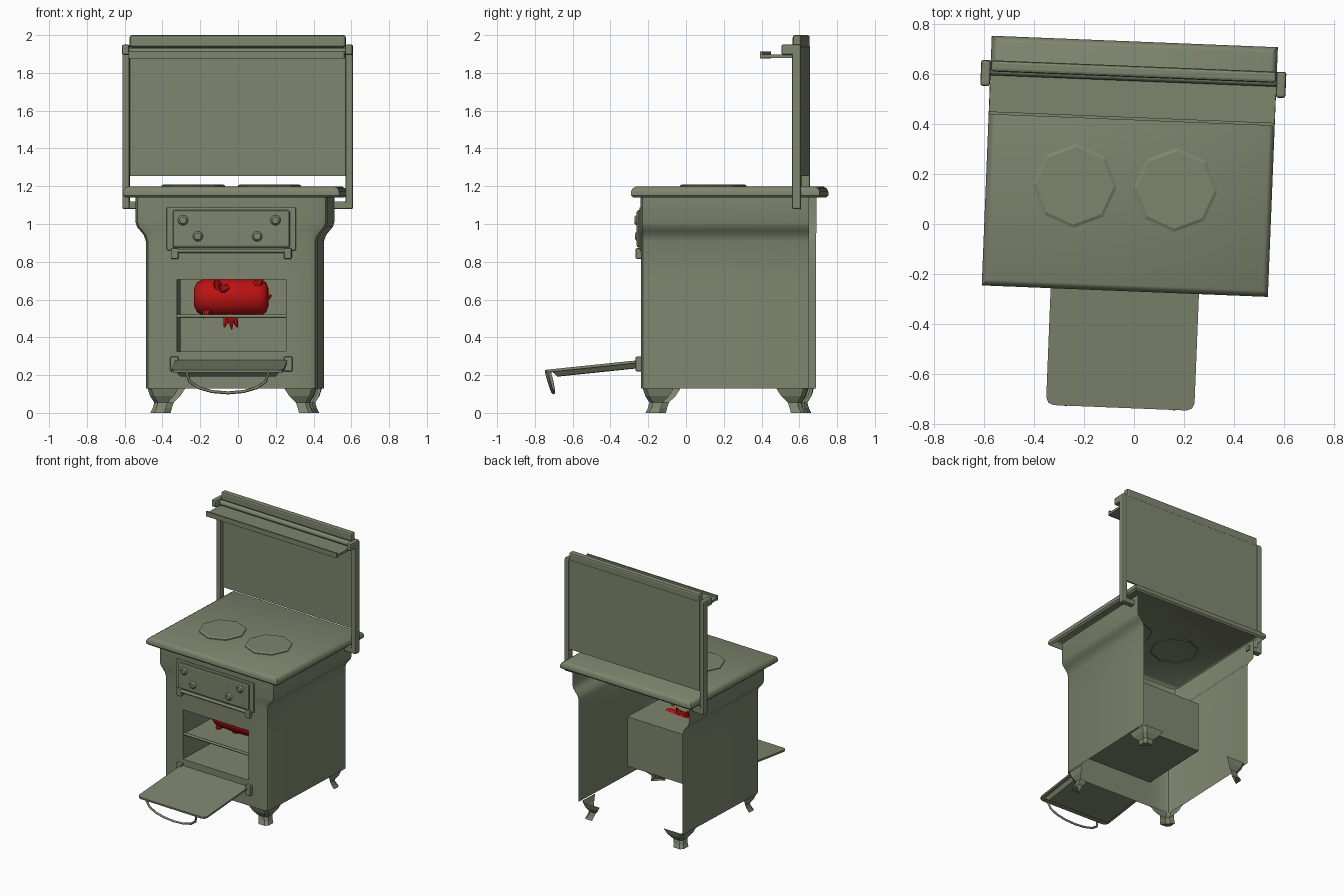
import bpy, bmesh, math
from mathutils import Matrix, Vector

if "Cube" in bpy.data.objects:
    bpy.data.objects.remove(bpy.data.objects["Cube"])

# The whole stove stands slightly turned and off-centre
PLACE = Matrix.Rotation(math.radians(-2.3), 4, 'Z') @ Matrix.Translation((-0.026, 0, 0))


def material(name, rgb):
    m = bpy.data.materials.new(name)
    m.diffuse_color = (*rgb, 1)
    m.use_nodes = True
    m.node_tree.nodes["Principled BSDF"].inputs["Base Color"].default_value = m.diffuse_color
    return m


GREEN = material("sage_green", (0.21, 0.235, 0.155))
RED = material("red", (0.5, 0.006, 0.006))


def add(name, data, mat=GREEN, local=Matrix(), bevel=0, smooth=False):
    ob = bpy.data.objects.new(name, data)
    bpy.context.collection.objects.link(ob)
    data.materials.append(mat)
    ob.matrix_world = PLACE @ local
    if bevel:
        b = ob.modifiers.new("bevel", 'BEVEL')
        b.width, b.segments = bevel, 2
    if smooth:
        bpy.context.view_layer.objects.active = ob
        ob.select_set(True)
        bpy.ops.object.shade_smooth_by_angle(angle=math.radians(40))
        ob.select_set(False)
    return ob


def mesh(name, verts, faces, fix=True, **kw):
    me = bpy.data.meshes.new(name)
    me.from_pydata(verts, [], faces)
    if fix:
        bm = bmesh.new()
        bm.from_mesh(me)
        bmesh.ops.recalc_face_normals(bm, faces=bm.faces)
        bm.to_mesh(me)
        bm.free()
    return add(name, me, **kw)


def box(name, x0, x1, y0, y1, z0, z1, **kw):
    v = [(x, y, z) for z in (z0, z1) for x, y in ((x0, y0), (x1, y0), (x1, y1), (x0, y1))]
    f = [(3, 2, 1, 0), (4, 5, 6, 7)] + [(i, (i + 1) % 4, (i + 1) % 4 + 4, i + 4) for i in range(4)]
    return mesh(name, v, f, **kw)


def loft(name, rings, cap_start=False, cap_end=True, **kw):
    n = len(rings[0])
    v = [p for r in rings for p in r]
    f = [(k * n + i, k * n + (i + 1) % n, (k + 1) * n + (i + 1) % n, (k + 1) * n + i)
         for k in range(len(rings) - 1) for i in range(n)]
    if cap_start:
        f.append(tuple(reversed(range(n))))
    if cap_end:
        f.append(tuple(range((len(rings) - 1) * n, len(rings) * n)))
    return mesh(name, v, f, **kw)


def rod(name, pts, r, **kw):
    c = bpy.data.curves.new(name, 'CURVE')
    c.dimensions = '3D'
    c.bevel_depth, c.bevel_resolution, c.use_fill_caps = r, 1, True
    s = c.splines.new('POLY')
    s.points.add(len(pts) - 1)
    for p, q in zip(s.points, pts):
        p.co = (*q, 1)
    return add(name, c, **kw)


def circle(n, r, at, axis='Z'):
    x, y, z = at
    out = []
    for i in range(n):
        a = 2 * math.pi * i / n
        c, s = r * math.cos(a), r * math.sin(a)
        out.append({'Z': (x + c, y + s, z), 'Y': (x + c, y, z + s), 'X': (x, y + c, z + s)}[axis])
    return out


# Body: open-backed shell with flared upper sides and an oven opening
FRONT, BACK, HOLE, DEEP = -0.223, 0.67, 0.288, 0.33
levels = [(0.13, 0.455), (0.325, 0.455), (0.705, 0.455), (0.91, 0.455), (0.94, 0.465),
          (0.965, 0.485), (0.985, 0.502), (1.01, 0.51), (1.145, 0.51)]
verts, faces = [], []
for z, w in levels:
    half = [(w, BACK), (w, FRONT + 0.04), (w - 0.012, FRONT + 0.012), (w - 0.04, FRONT), (HOLE, FRONT)]
    verts += [(-x, y, z) for x, y in half] + [(x, y, z) for x, y in reversed(half)]
for k in range(len(levels) - 1):
    for i in range(9):
        if not (k == 1 and i == 4):
            faces.append((k * 10 + i, k * 10 + i + 1, k * 10 + i + 11, k * 10 + i + 10))
mesh("body_shell", verts, faces, fix=False, smooth=True)

# Oven compartment behind the opening and its shelf
loft("oven_box", [[(x, y, z) for x, z in ((-HOLE, 0.325), (HOLE, 0.325), (HOLE, 0.705), (-HOLE, 0.705))]
                  for y in (FRONT, DEEP)])
box("oven_shelf", -HOLE, HOLE, FRONT + 0.02, DEEP, 0.505, 0.515)
rod("oven_shelf_rail", [(-HOLE, FRONT + 0.02, 0.512), (HOLE, FRONT + 0.02, 0.512)], 0.01)

# Cooktop shell, open underneath
rings = []
for d, z in ((0.012, 1.14), (0, 1.152), (0, 1.172), (0.008, 1.188), (0.024, 1.198)):
    rings.append([(x, y, z) for x, y in ((-0.573 + d, -0.27 + d), (0.573 - d, -0.27 + d),
                                         (0.573 - d, 0.73 - d), (-0.573 + d, 0.73 - d))])
loft("cooktop", rings, smooth=True)
for side, x in (("left", -0.217), ("right", 0.187)):
    loft("burner_" + side, [circle(8, 0.168, (x, 0.143, 1.19)), circle(8, 0.168, (x, 0.143, 1.204)),
                            circle(8, 0.155, (x, 0.143, 1.21))])

# Corner legs: hollow angle shapes that pinch and flare at the foot
for sx in (-1, 1):
    for y, sy in ((FRONT, 1), (BACK, -1)):
        v = []
        for z, o, arm in ((0.13, 0, 0.165), (0.09, 0.012, 0.14), (0.055, 0.034, 0.105),
                          (0.025, 0.026, 0.095), (0, 0.014, 0.088)):
            cx, cy = 0.445 - o, y + sy * (0.01 + o)
            e = 0.02
            v += [(sx * (0.445 - arm), cy, z), (sx * (cx - e), cy, z), (sx * cx, cy + sy * e, z),
                  (sx * cx, y + sy * (0.01 + arm), z)]
        f = [(k * 4 + i, k * 4 + i + 1, k * 4 + i + 5, k * 4 + i + 4) for k in range(4) for i in range(3)]
        mesh("leg", v, f + [(16, 17, 18, 19)])

# Control panel with knobs and the towel bar below it
box("panel_back_plate", -0.343, 0.343, -0.235, FRONT, 0.86, 1.088, bevel=0.012)
box("panel_face", -0.31, 0.31, -0.25, -0.23, 0.875, 1.073, bevel=0.012)
for x, z in ((-0.255, 1.02), (0.235, 1.02), (-0.177, 0.935), (0.138, 0.935)):
    loft("knob", [circle(12, 0.028, (x, -0.245, z), 'Y'), circle(12, 0.026, (x, -0.257, z), 'Y'),
                  circle(12, 0.018, (x, -0.264, z), 'Y')], smooth=True)
rod("panel_bar", [(-0.3, -0.245, 0.858), (0.3, -0.245, 0.858)], 0.012)
for s in (-1, 1):
    box("bar_bracket", s * 0.3 - 0.02, s * 0.3 + 0.02, -0.255, FRONT, 0.815, 0.872, bevel=0.006)

# Lowered oven door, hinges and pull handle
tilt = Matrix.Translation((0, -0.23, 0.28)) @ Matrix.Rotation(math.radians(5.9), 4, 'X')
W, L, r = 0.297, -0.51, 0.03
outline = [(-W, 0), (-W, L + r), (-W + r * 0.3, L + r * 0.3), (-W + r, L),
           (W - r, L), (W - r * 0.3, L + r * 0.3), (W, L + r), (W, 0)]
loft("door_sheet", [[(x, y, z) for x, y in outline] for z in (-0.014, 0)], cap_start=True, local=tilt)
loft("door_pan", [[(x, y, z) for x, y in ((-a, -0.02), (-a, b), (a, b), (a, -0.02))]
                  for z, a, b in ((-0.012, 0.275, -0.475), (-0.04, 0.255, -0.45))], local=tilt)
rod("door_hinge_rod", [(-0.3, -0.24, 0.265), (0.3, -0.24, 0.265)], 0.015)
for s in (-1, 1):
    box("door_hinge", s * 0.302 - 0.022, s * 0.302 + 0.022, -0.255, FRONT, 0.22, 0.298, bevel=0.006)
arc = []
for i in range(9):
    t = math.sin(math.pi * i / 8) ** 0.8
    arc.append((-0.218 * math.cos(math.pi * i / 8), -0.733 + 0.03 * t, 0.218 - 0.112 * t))
rod("door_handle", arc, 0.008)

# Splashback: posts, brackets, panel, warming shelf and crown
for s in (-1, 1):
    a, b = sorted((s * 0.572, s * 0.611))
    box("splash_post", a, b, 0.585, 0.632, 1.08, 1.945, bevel=0.008)
    box("post_cap", a, b, 0.528, 0.632, 1.895, 1.95, bevel=0.01)
    a, b = sorted((s * 0.5, s * 0.6))
    box("post_bracket", a, b, 0.59, 0.63, 1.08, 1.12, bevel=0.006)
box("splash_panel", -0.572, 0.572, 0.615, 0.628, 1.255, 1.95)
box("warming_shelf", -0.572, 0.572, 0.415, 0.62, 1.88, 1.897)
box("shelf_lip", -0.572, 0.572, 0.415, 0.427, 1.875, 1.912)
rod("shelf_roll", [(-0.59, 0.592, 1.915), (0.59, 0.592, 1.915)], 0.02)
box("splash_crown", -0.572, 0.572, 0.587, 0.632, 1.935, 2.0, bevel=0.012)

# Red roast on the oven shelf: rounded barrel with spiky fins
cx, cy, cz = -0.008, 0.06, 0.612
prof = [(-0.2, 0.05), (-0.185, 0.08), (-0.15, 0.098), (0, 0.102), (0.15, 0.098), (0.18, 0.08), (0.192, 0.05)]
loft("roast_body", [circle(16, q, (cx + p, cy, cz), 'X') for p, q in prof], cap_start=True,
     mat=RED, smooth=True)
spikes = [((-0.07, -0.07, 0.05), (-0.08, -0.12, 0.12)), ((-0.03, -0.08, 0.05), (-0.06, -0.13, 0.03)),
          ((-0.01, -0.03, -0.08), (0, -0.05, -0.17)), ((-0.02, 0, -0.08), (-0.04, -0.03, -0.16)),
          ((0.0, -0.02, -0.08), (0.03, -0.03, -0.16)), ((-0.02, 0.01, 0.08), (-0.05, 0.03, 0.145)),
          ((0.03, 0.01, 0.08), (0.05, 0.03, 0.145)), ((0.13, -0.05, 0.06), (0.17, -0.08, 0.1)),
          ((0.18, 0, 0), (0.21, 0, 0.01)), ((-0.13, -0.05, -0.07), (-0.15, -0.07, -0.11))]
for a, b in spikes:
    a, b = Vector(a), Vector(b)
    base = Matrix.Translation(Vector((cx, cy, cz)) + a) @ (b - a).to_track_quat('Z', 'Y').to_matrix().to_4x4()
    h = (b - a).length
    loft("roast_spike", [circle(6, 0.026, (0, 0, 0)), circle(6, 0.02, (0, 0, h * 0.4)),
                         circle(6, 0.003, (0, 0, h))], mat=RED, local=base)
